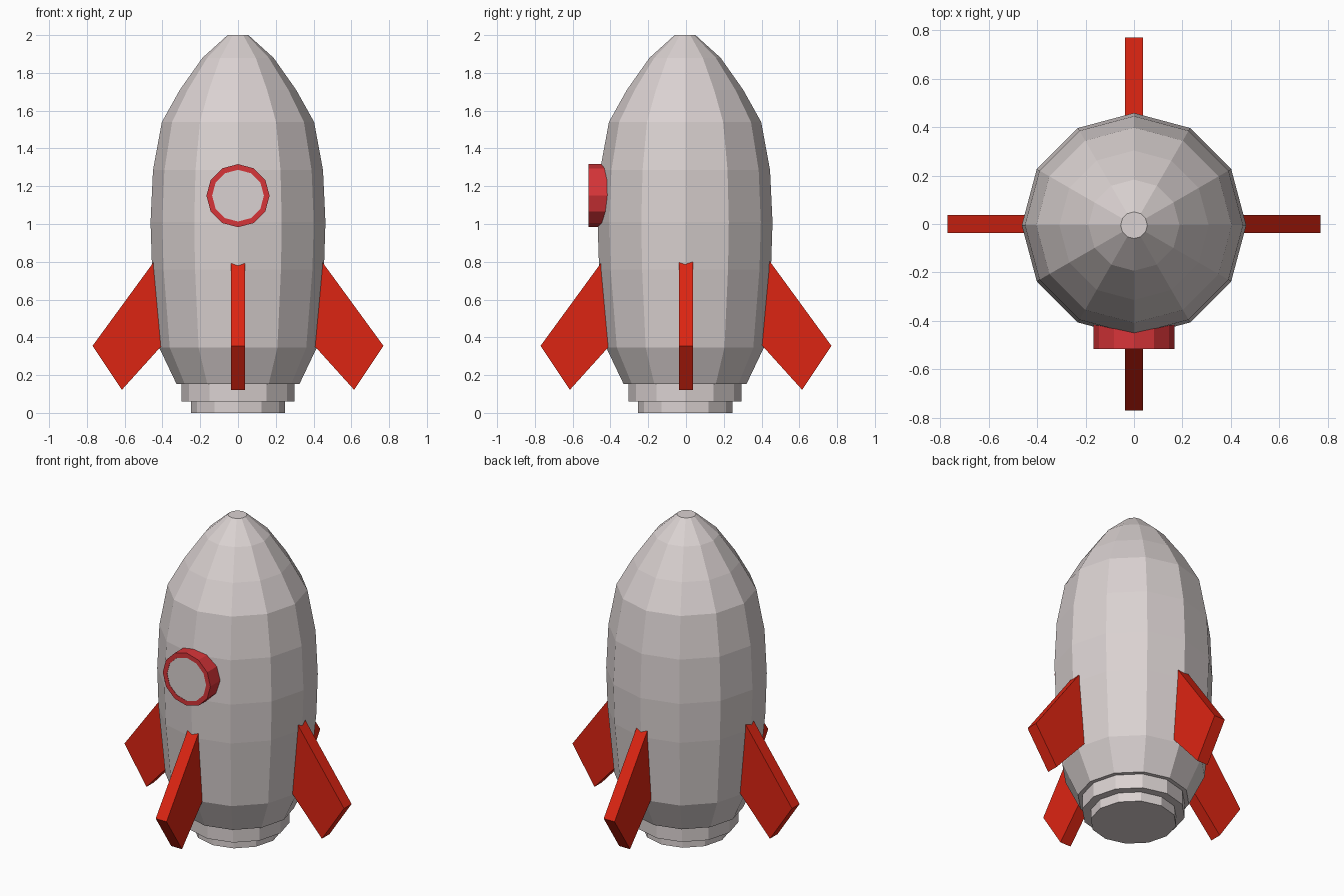
import bpy, bmesh, math
from mathutils import Matrix, Vector

if "Cube" in bpy.data.objects:
    bpy.data.objects.remove(bpy.data.objects["Cube"])


def material(name, rgb):
    m = bpy.data.materials.new(name)
    m.diffuse_color = (*rgb, 1.0)
    m.use_nodes = True
    m.node_tree.nodes["Principled BSDF"].inputs["Base Color"].default_value = m.diffuse_color
    return m


HULL = material("warm grey hull", (0.70, 0.64, 0.635))
FIN_RED = material("fin red", (0.72, 0.018, 0.006))
RIM_RED = material("rim red", (0.68, 0.035, 0.04))
SIDES = 12


def finish(name, bm, mat):
    bmesh.ops.recalc_face_normals(bm, faces=bm.faces)
    me = bpy.data.meshes.new(name)
    bm.to_mesh(me)
    bm.free()
    me.materials.append(mat)
    ob = bpy.data.objects.new(name, me)
    bpy.context.collection.objects.link(ob)
    return ob


def lathe(name, profile, mat, closed=False, matrix=Matrix()):
    """Twelve-sided turning of (radius, height); capped unless the profile is a loop."""
    bm = bmesh.new()
    rings = []
    for r, z in profile:
        rings.append([bm.verts.new(matrix @ Vector((
            r * math.cos(math.tau * i / SIDES),
            r * math.sin(math.tau * i / SIDES), z))) for i in range(SIDES)])
    pairs = list(zip(rings, rings[1:]))
    if closed:
        pairs.append((rings[-1], rings[0]))
    else:
        bm.faces.new(rings[0])
        bm.faces.new(rings[-1])
    for a, b in pairs:
        for i in range(SIDES):
            j = (i + 1) % SIDES
            bm.faces.new((a[i], a[j], b[j], b[i]))
    return finish(name, bm, mat)


# Hull with stepped nozzle, base to nose
axis = Matrix.Translation((0, -0.005, 0))
lathe("hull", [(0.25, 0), (0.25, 0.06), (0.30, 0.06), (0.30, 0.152),
               (0.325, 0.152), (0.417, 0.345), (0.455, 0.76), (0.463, 1.01),
               (0.45, 1.285), (0.403, 1.54), (0.308, 1.71), (0.188, 1.88),
               (0.055, 2.0)], HULL, matrix=axis)

# Porthole rim and pane, facing the front
facing = Matrix.Translation((0, 0, 1.15)) @ Matrix.Rotation(math.radians(90), 4, 'X')
lathe("porthole_rim", [(0.137, 0.39), (0.167, 0.39), (0.167, 0.515), (0.137, 0.515)],
      RIM_RED, closed=True, matrix=facing)
lathe("porthole_pane", [(0.137, 0.40), (0.137, 0.513)], HULL, matrix=facing)

# Four fins, their roots buried in the hull
OUTLINE = [(0.40, 0.862), (0.77, 0.355), (0.615, 0.122), (0.40, 0.36)]
for k, label in enumerate(("right", "back", "left", "front")):
    bm = bmesh.new()
    turn = Matrix.Rotation(k * math.pi / 2, 4, 'Z')
    a, b = ([bm.verts.new(turn @ Vector((x, y, z))) for x, z in OUTLINE]
            for y in (-0.038, 0.038))
    bm.faces.new(a)
    bm.faces.new(b)
    for i in range(4):
        j = (i + 1) % 4
        bm.faces.new((a[i], a[j], b[j], b[i]))
    finish(label + "_fin", bm, FIN_RED)
